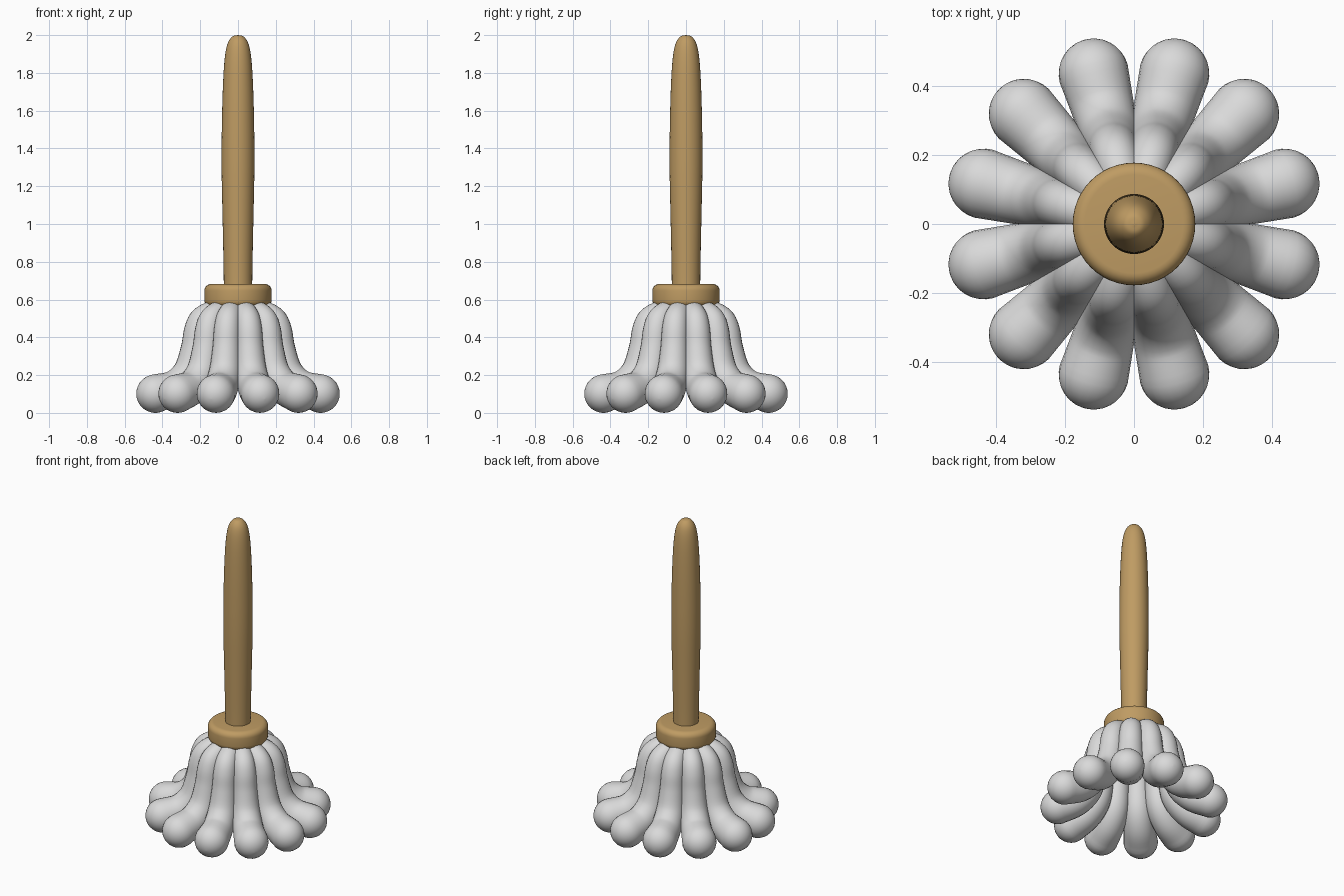
import bpy, bmesh, math
from mathutils import Vector

if "Cube" in bpy.data.objects:
    bpy.data.objects.remove(bpy.data.objects["Cube"])


def material(name, rgb):
    m = bpy.data.materials.new(name)
    m.diffuse_color = (*rgb, 1)
    m.use_nodes = True
    m.node_tree.nodes["Principled BSDF"].inputs["Base Color"].default_value = m.diffuse_color
    return m


wood = material("tan wood", (0.52, 0.33, 0.125))
cotton = material("pale grey cotton", (0.70, 0.70, 0.70))


def spline(points, steps):
    """Smooth Catmull-Rom samples through the given points."""
    p = [Vector(q) for q in points]
    p = [2 * p[0] - p[1]] + p + [2 * p[-1] - p[-2]]
    out = []
    for i in range(1, len(p) - 2):
        a, b, c, d = p[i - 1:i + 3]
        for s in range(steps):
            t = s / steps
            out.append(0.5 * (2 * b + (c - a) * t + (2 * a - 5 * b + 4 * c - d) * t * t
                              + (3 * b - a - 3 * c + d) * t ** 3))
    return out + [p[-2]]


def loft(name, rings, mat):
    """Skin a list of equal vertex rings, capping both ends."""
    bm = bmesh.new()
    rows = [[bm.verts.new(v) for v in r] for r in rings]
    n = len(rows[0])
    for a, b in zip(rows, rows[1:]):
        for i in range(n):
            j = (i + 1) % n
            bm.faces.new((a[i], a[j], b[j], b[i]))
    bm.faces.new(rows[0][::-1])
    bm.faces.new(rows[-1])
    bmesh.ops.recalc_face_normals(bm, faces=bm.faces)
    for f in bm.faces:
        f.smooth = True
    me = bpy.data.meshes.new(name)
    bm.to_mesh(me)
    bm.free()
    me.materials.append(mat)
    ob = bpy.data.objects.new(name, me)
    bpy.context.collection.objects.link(ob)
    return ob


def lathe(name, profile, mat, n=48):
    return loft(name, [[(r * math.cos(math.tau * i / n), r * math.sin(math.tau * i / n), z)
                        for i in range(n)] for r, z in profile], mat)


# Handle: swelling pole with a rounded top
lathe("handle", spline([(0.075, 0.60), (0.076, 0.75), (0.081, 1.0), (0.087, 1.3),
                        (0.085, 1.55), (0.079, 1.75), (0.070, 1.88), (0.055, 1.955),
                        (0.030, 1.992), (0.002, 2.0)], 5), wood)

# Collar: disc with rounded rims
corner = [(math.cos(a), math.sin(a)) for a in (math.radians(15 * k) for k in range(7))]
rim = 0.035
profile = [(0.02, 0.56)]
profile += [(0.143 + rim * c, 0.56 + rim - rim * s) for c, s in corner[::-1]]
profile += [(0.143 + rim * c, 0.682 - rim + rim * s) for c, s in corner]
profile += [(0.02, 0.682)]
lathe("collar", profile, wood)

# Strand centre line: radial distance, height, thickness
path = spline([(0.06, 0.54, 0.055), (0.13, 0.535, 0.06), (0.195, 0.50, 0.065),
               (0.222, 0.44, 0.07), (0.237, 0.34, 0.074), (0.270, 0.215, 0.084),
               (0.345, 0.137, 0.091), (0.452, 0.102, 0.102)], 5)
spine = []
for i, p in enumerate(path):
    t = path[min(i + 1, len(path) - 1)] - path[max(i - 1, 0)]
    spine.append((p.x, p.y, p.z, Vector((t.x, t.y)).normalized()))
x, z, rad, tan = spine[-1]
for k in range(1, 9):  # round tip
    a = math.radians(11.1 * k)
    spine.append((x + tan.x * rad * math.sin(a), z + tan.y * rad * math.sin(a),
                  rad * math.cos(a), tan))

# Twelve strands around the collar
N = 24
for k in range(12):
    ang = math.radians(15 + 30 * k)
    ca, sa = math.cos(ang), math.sin(ang)
    rings = []
    for x, z, rad, tan in spine:
        ring = []
        for i in range(N):
            a = math.tau * i / N
            u, side = rad * math.cos(a), rad * math.sin(a)
            r, h = x - tan.y * u, z + tan.x * u
            ring.append((r * ca - side * sa, r * sa + side * ca, h))
        rings.append(ring)
    loft(f"strand_{k + 1}", rings, cotton)
